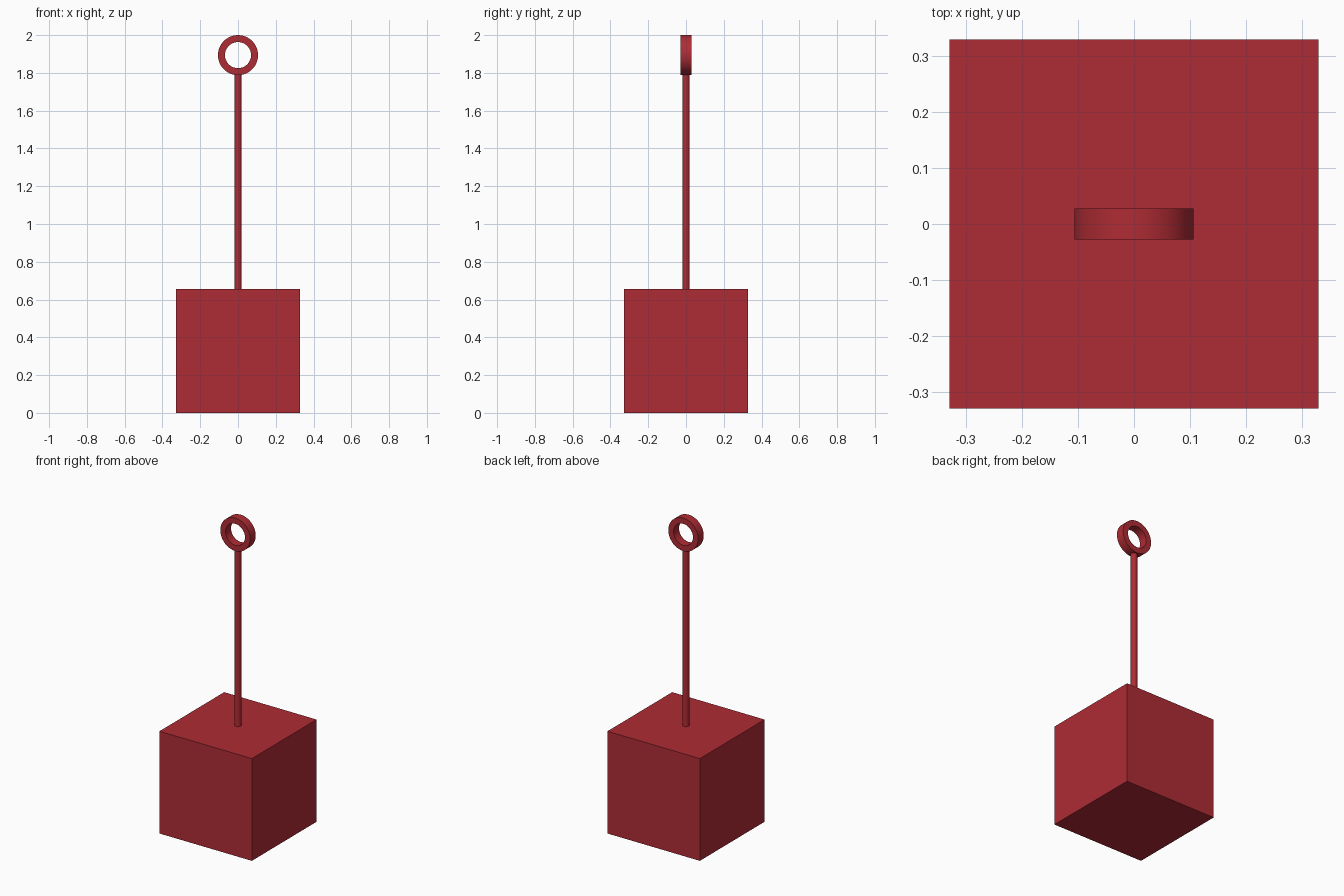
import bpy, bmesh, math

if "Cube" in bpy.data.objects:
    bpy.data.objects.remove(bpy.data.objects["Cube"])

mat = bpy.data.materials.new("red_paint")
mat.diffuse_color = (0.43, 0.025, 0.035, 1)
mat.use_nodes = True
mat.node_tree.nodes["Principled BSDF"].inputs["Base Color"].default_value = mat.diffuse_color


def finish(ob, name, smooth=True):
    ob.name = name
    ob.data.materials.append(mat)
    if smooth:
        bpy.ops.object.select_all(action='DESELECT')
        ob.select_set(True)
        bpy.context.view_layer.objects.active = ob
        bpy.ops.object.shade_smooth_by_angle(angle=math.radians(30))


def ring(name, outer, inner, half_depth, z, n=64):
    # rectangular section swept around the y axis
    bm = bmesh.new()
    section = [(outer, -half_depth), (outer, half_depth),
               (inner, half_depth), (inner, -half_depth)]
    loops = []
    for i in range(n):
        a = 2 * math.pi * i / n
        loops.append([bm.verts.new((r * math.cos(a), y, r * math.sin(a)))
                      for r, y in section])
    for i in range(n):
        p, q = loops[i], loops[(i + 1) % n]
        for j in range(4):
            k = (j + 1) % 4
            bm.faces.new((p[j], p[k], q[k], q[j]))
    bmesh.ops.recalc_face_normals(bm, faces=bm.faces)
    me = bpy.data.meshes.new(name)
    bm.to_mesh(me)
    bm.free()
    ob = bpy.data.objects.new(name, me)
    bpy.context.collection.objects.link(ob)
    ob.location.z = z
    finish(ob, name)


# Heavy block at the base
bpy.ops.mesh.primitive_cube_add(size=0.657, location=(0, 0, 0.3285))
finish(bpy.context.object, "base_block", smooth=False)

# Thin upright rod
z0, z1 = 0.655, 1.80
bpy.ops.mesh.primitive_cylinder_add(vertices=32, radius=0.019, depth=z1 - z0,
                                    location=(0, 0, (z0 + z1) / 2))
finish(bpy.context.object, "rod")

# Eye ring on top, facing front
ring("eye_ring", 0.106, 0.069, 0.028, 1.894)
